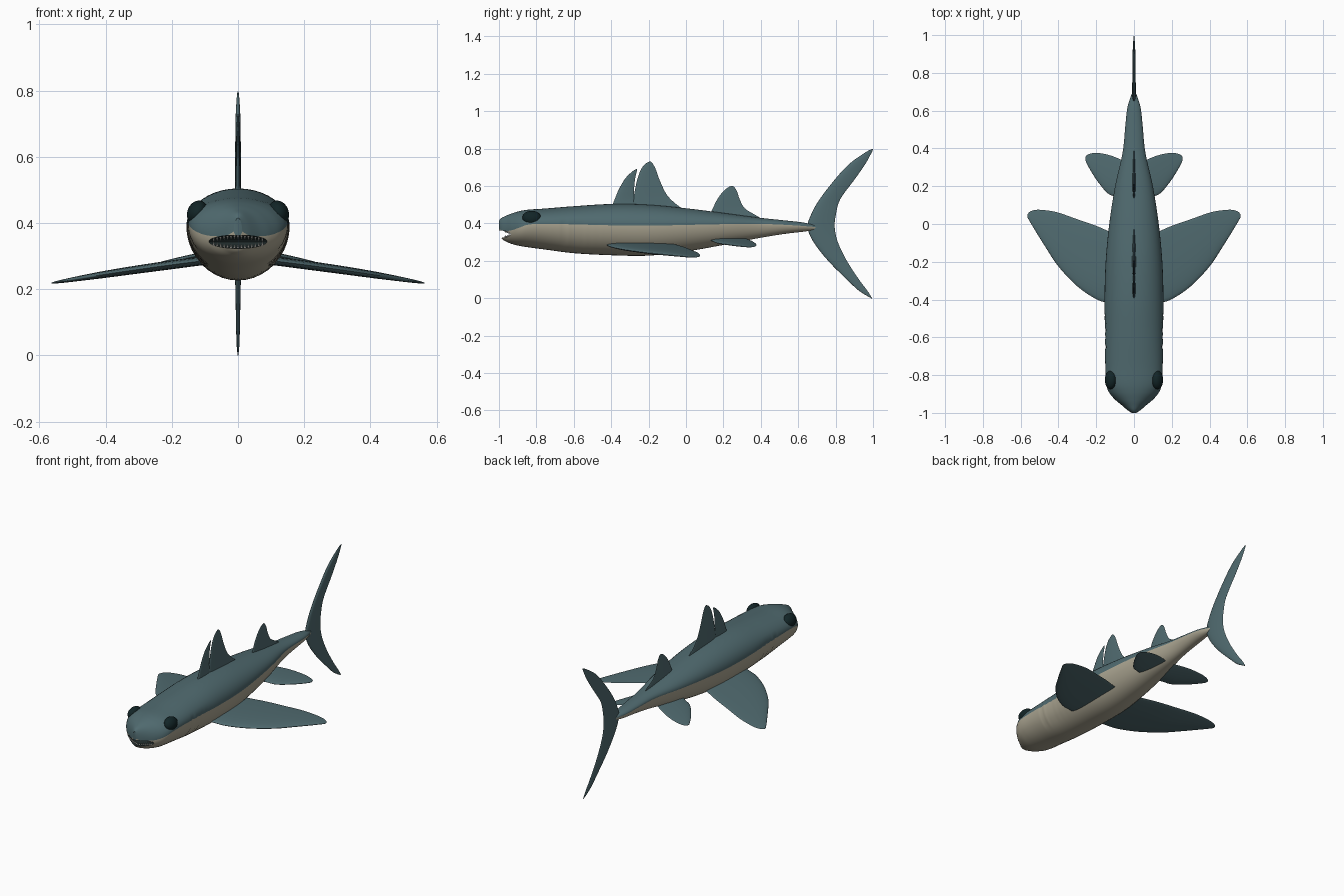
import bpy, bmesh, math
from mathutils import Vector

old = bpy.data.objects.get("Cube")
if old:
    bpy.data.objects.remove(old)


def material(name, rgb):
    mat = bpy.data.materials.new(name)
    mat.use_nodes = True
    mat.diffuse_color = (*rgb, 1)
    mat.node_tree.nodes["Principled BSDF"].inputs["Base Color"].default_value = (*rgb, 1)
    return mat


TEAL = material("slate teal skin", (.08, .145, .16))
CREAM = material("cream belly", (.4, .37, .28))
MOUTH = material("dark mouth", (.015, .025, .025))
EYE = material("black green eye", (.006, .018, .02))
TOOTH = material("white tooth", (.8, .8, .75))


def smooth_rows(rows, steps):
    """Catmull-Rom resampling of a list of equal-length tuples."""
    out = []
    for i in range(len(rows) - 1):
        a, b, c, d = (rows[min(max(i + k, 0), len(rows) - 1)] for k in (-1, 0, 1, 2))
        for s in range(steps):
            t = s / steps
            out.append([q + t / 2 * (r - p + t * (2 * p - 5 * q + 4 * r - e + t * (3 * (q - r) + e - p)))
                        for p, q, r, e in zip(a, b, c, d)])
    return out + [list(rows[-1])]


def make_object(name, bm, *mats):
    bmesh.ops.recalc_face_normals(bm, faces=bm.faces)
    mesh = bpy.data.meshes.new(name)
    bm.to_mesh(mesh)
    bm.free()
    obj = bpy.data.objects.new(name, mesh)
    bpy.context.collection.objects.link(obj)
    for mat in mats:
        mesh.materials.append(mat)
    return obj


def shade(obj, degrees=40):
    bpy.ops.object.select_all(action='DESELECT')
    obj.select_set(True)
    bpy.context.view_layer.objects.active = obj
    bpy.ops.object.shade_smooth_by_angle(angle=math.radians(degrees))


def loft(rings, rule=None):
    """Skin closed rings and cap both ends; rule picks a material by ring position."""
    bm = bmesh.new()
    loops = [[bm.verts.new(p) for p in ring] for ring in rings]
    n = len(loops[0])
    for a, b in zip(loops, loops[1:]):
        for k in range(n):
            face = bm.faces.new((a[k], a[(k + 1) % n], b[(k + 1) % n], b[k]))
            if rule:
                face.material_index = rule(k)
    bm.faces.new(loops[0])
    bm.faces.new(loops[-1])
    return bm


def ellipsoid(name, center, radii, mats, tilt=0):
    bm = bmesh.new()
    bmesh.ops.create_uvsphere(bm, u_segments=32, v_segments=16, radius=1)
    for f in bm.faces:
        f.material_index = len(mats) - 1
    obj = make_object(name, bm, *mats)
    obj.location, obj.scale, obj.rotation_euler = center, radii, (0, tilt, 0)
    return obj


# Body: y, half width, belly height, colour seam height, back height
STATIONS = [
    (-1, .012, .36, .375, .415), (-.985, .035, .32, .362, .43),
    (-.96, .064, .302, .36, .442), (-.93, .1, .29, .364, .454),
    (-.89, .133, .28, .378, .466), (-.84, .149, .272, .394, .474),
    (-.75, .152, .26, .398, .48), (-.6, .154, .241, .395, .492),
    (-.4, .156, .23, .39, .504), (-.2, .15, .228, .388, .5),
    (0, .131, .25, .392, .481), (.2, .1, .285, .396, .456),
    (.38, .06, .32, .398, .432), (.52, .046, .343, .393, .417),
    (.62, .034, .355, .387, .406), (.7, .008, .366, .38, .39)]
SEG = 40


def body_ring(row):
    y, w, low, seam, top = row
    ring = []
    for k in range(SEG):
        a = 2 * math.pi * k / SEG
        c, s = math.cos(a), math.sin(a)
        x = w * c
        z = seam + s * (top - seam if s > 0 else seam - low)
        # Five shallow gill grooves on each flank
        if -.66 < y < -.44 and -.8 < s < .3:
            x -= math.copysign(.005, c) * max(0, math.sin((y + .66) / .22 * 10 * math.pi)) * abs(c)
        ring.append((x, y, z))
    return ring


body = make_object("body", loft([body_ring(r) for r in smooth_rows(STATIONS, 10)],
                                lambda k: 0 if k < SEG // 2 else 1), TEAL, CREAM, MOUTH)

# Mouth opening cut into the snout
cutter = ellipsoid("mouth_cutter", (0, -1, .343), (.13, .085, .02), (TEAL, CREAM, MOUTH))
cutter.hide_render = True
bpy.context.view_layer.objects.active = body
cut = body.modifiers.new("mouth", 'BOOLEAN')
cut.operation, cut.solver, cut.object = 'DIFFERENCE', 'EXACT', cutter
bpy.context.view_layer.update()
bpy.ops.object.modifier_apply(modifier=cut.name)
bpy.data.objects.remove(cutter)
shade(body)

# Teeth: rows of small cones along both lips
bm = bmesh.new()
for i in range(-7, 8):
    x = i * .0105
    y = -.968 + .025 * abs(i / 7) ** 1.3
    for sign in (1, -1):
        half = .02 * math.sqrt(1 - (x / .13) ** 2 - ((y + 1) / .085) ** 2)
        base = bmesh.ops.create_cone(bm, cap_ends=True, segments=6, radius1=.0042,
                                     radius2=0, depth=.013)["verts"]
        for v in base:
            v.co = Vector((v.co.x + x, v.co.y + y, .343 + sign * (half - .005 - v.co.z)))
make_object("teeth", bm, TOOTH)

# Eyes
for side, label in ((1, "left"), (-1, "right")):
    eye = ellipsoid(label + "_eye", (side * .123, -.825, .431), (.03, .05, .038), (EYE,), side * -.4)
    shade(eye)


def fin(name, sections, thick, place):
    """Lens-section fin; each section is span position, leading y, trailing y."""
    rows = smooth_rows(sections, 5)
    widest = max(t - l for _, l, t in rows)
    n = 14
    rings = []
    for h, lead, trail in rows:
        chord = max(trail - lead, .002)
        ring = []
        for k in range(2 * n):
            a = math.pi * k / n
            u = (1 - math.cos(a)) / 2
            off = thick * math.sin(a) * (1 - .6 * u) * (chord / widest) ** .7
            ring.append(place(h, lead + u * chord, off))
        rings.append(ring)
    shade(make_object(name, loft(rings), TEAL), 60)


def upright(h, y, off):
    return (off, y, h)


# Dorsal fins and tail fin
fin("front_dorsal_lobe", [(.46, -.41, -.2), (.52, -.385, -.27), (.58, -.36, -.277), (.64, -.325, -.272),
                          (.675, -.29, -.264), (.69, -.268, -.262)], .014, upright)
fin("rear_dorsal_lobe", [(.46, -.29, .03), (.49, -.285, -.035), (.55, -.278, -.1), (.63, -.262, -.14),
                         (.69, -.24, -.162), (.72, -.215, -.178), (.73, -.197, -.188)], .016, upright)
fin("second_dorsal_fin", [(.4, .11, .44), (.44, .125, .38), (.48, .143, .315), (.53, .168, .287),
                          (.57, .198, .273), (.592, .224, .26), (.6, .24, .25)], .013, upright)
fin("tail_fin", [(0, .99, .995), (.04, .925, .97), (.1, .86, .925), (.2, .76, .86), (.3, .682, .812),
                 (.38, .65, .795), (.45, .67, .802), (.53, .715, .825), (.64, .8, .905),
                 (.72, .875, .96), (.78, .96, .993), (.797, .992, 1)], .014, upright)

# Paired fins, drooping towards the tips
PECTORAL = [(.06, -.44, -.07), (.13, -.42, -.04), (.2, -.398, -.01), (.3, -.33, .025), (.4, -.225, .06),
            (.47, -.12, .073), (.52, -.04, .075), (.55, .01, .066), (.564, .035, .05)]
PELVIC = [(.03, .1, .32), (.09, .14, .35), (.14, .163, .367), (.19, .222, .376), (.225, .275, .374),
          (.25, .32, .364), (.257, .337, .352)]
for side, label in ((1, "left"), (-1, "right")):
    fin(label + "_pectoral_fin", PECTORAL, .018,
        lambda h, y, off: (side * h, y, .298 - .11 * h - .055 * h * h + off))
    fin(label + "_pelvic_fin", PELVIC, .012,
        lambda h, y, off: (side * h, y, .325 - .2 * h + off))
